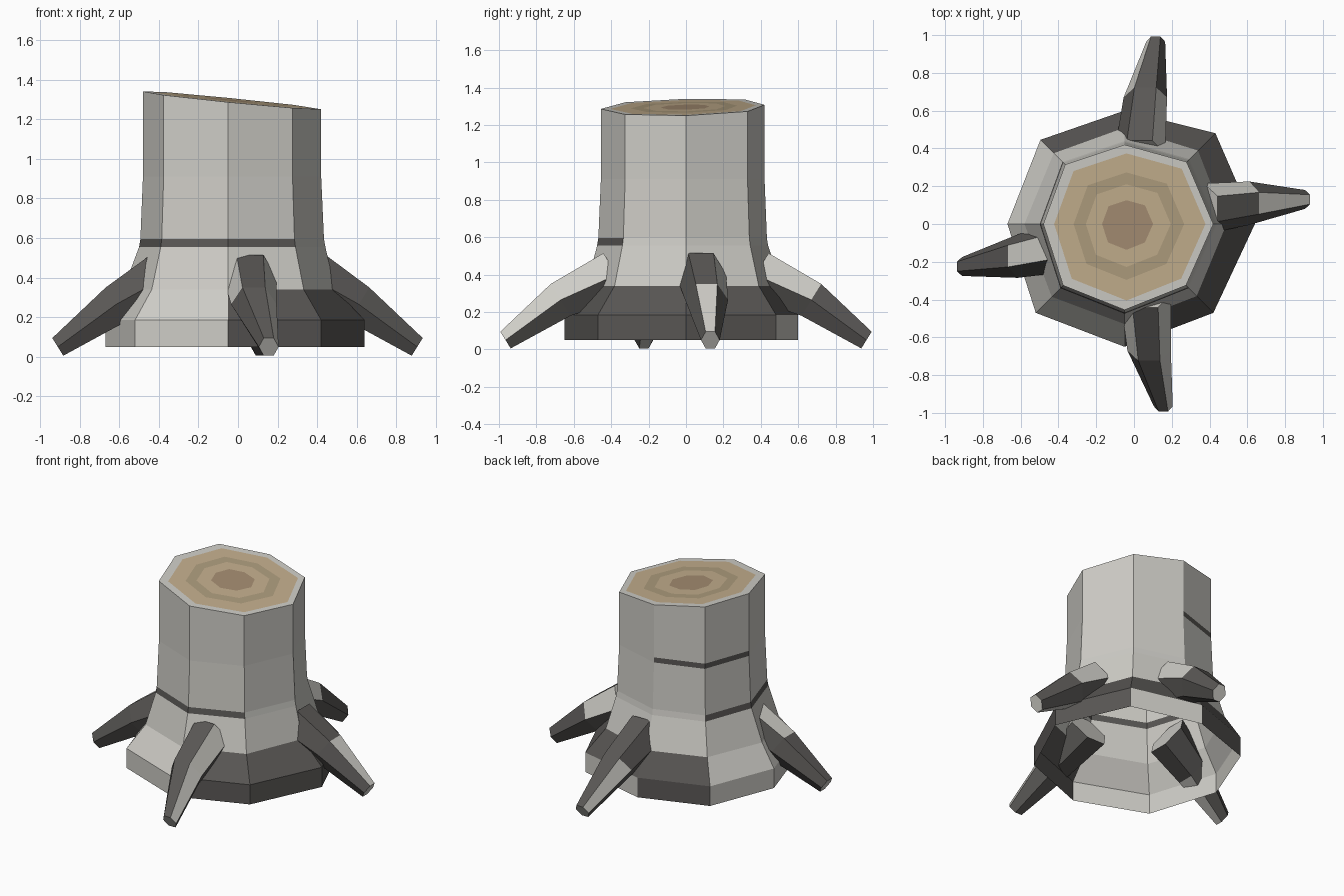
import bpy, bmesh
from math import cos, sin, radians, pi
from mathutils import Vector

if "Cube" in bpy.data.objects:
    bpy.data.objects.remove(bpy.data.objects["Cube"])


def material(name, rgb):
    m = bpy.data.materials.new(name)
    m.diffuse_color = (*rgb, 1)
    m.use_nodes = True
    m.node_tree.nodes["Principled BSDF"].inputs["Base Color"].default_value = m.diffuse_color
    return m


MATS = [material("pale_bark", (0.62, 0.61, 0.57)),
        material("dark_bark", (0.10, 0.095, 0.09)),
        material("cut_wood", (0.55, 0.43, 0.27)),
        material("growth_ring", (0.43, 0.34, 0.21)),
        material("heartwood", (0.38, 0.27, 0.17))]
PALE, DARK, WOOD, RING, HEART = range(5)


def finish(bm, name):
    me = bpy.data.meshes.new(name)
    bmesh.ops.recalc_face_normals(bm, faces=bm.faces)
    bm.to_mesh(me)
    bm.free()
    for m in MATS:
        me.materials.append(m)
    ob = bpy.data.objects.new(name, me)
    bpy.context.collection.objects.link(ob)
    return ob


def bridge(bm, a, b, colour):
    n = len(a)
    for i in range(n):
        f = bm.faces.new((a[i], a[(i + 1) % n], b[(i + 1) % n], b[i]))
        f.material_index = colour(i)


def cut_z(x, y):
    # slanted plane of the saw cut
    return 1.292 - 0.1 * x + 0.025 * y


def octagon(bm, radii, cx, z=None):
    ring = []
    for i in range(8):
        x = cx + radii[i] * cos(i * pi / 4)
        y = radii[i] * sin(i * pi / 4)
        ring.append(bm.verts.new((x, y, cut_z(x, y) if z is None else z)))
    return ring


# Trunk: slightly irregular octagonal shell, open below
foot = [0.69, 0.68, 0.60, 0.63, 0.62, 0.665, 0.65, 0.665]
neck = [0.54, 0.55, 0.51, 0.53, 0.53, 0.545, 0.53, 0.54]
shaft = [0.47, 0.465, 0.42, 0.445, 0.43, 0.46, 0.455, 0.46]
bm = bmesh.new()
levels = [(foot, 1, 0.05), (foot, 1, 0.185), (neck, 1, 0.34),
          (shaft, 1.045, 0.555), (shaft, 1.03, 0.595), (shaft, 1, 0.91),
          (shaft, 1, 0.945), (shaft, 1, None)]
rings = [octagon(bm, [r * s for r in radii], -0.05, z) for radii, s, z in levels]
dark_sides = [{0, 2, 6, 7}, {0, 1, 2, 6, 7}, set(), {3, 4, 5, 6}, set(), {2, 3}, set()]
for low, high, dark in zip(rings, rings[1:], dark_sides):
    bridge(bm, low, high, lambda i: DARK if i in dark else PALE)

# Sawn top: nested growth rings on the slanted plane
outer = rings[-1]
for scale, colour in ((0.89, PALE), (0.65, WOOD), (0.5, RING), (0.3, WOOD)):
    inner = octagon(bm, [r * scale for r in shaft], -0.04)
    bridge(bm, outer, inner, lambda i: colour)
    outer = inner
bm.faces.new(outer).material_index = HEART
finish(bm, "trunk")


def root(name, angle, reach, sides, pale):
    """Bent six-sided taper: sections are (distance out, height, width, thickness)."""
    bm = bmesh.new()
    out = Vector((cos(radians(angle)), sin(radians(angle)), 0))
    side = Vector((-out.y, out.x, 0))
    lift = Vector((out.x * 0.53, out.y * 0.53, 0.85))
    sections = [(0.37, 0.40, 0.27, 0.27), (reach - 0.33, 0.265, 0.23, 0.20),
                (reach - 0.035, 0.05, 0.10, 0.105)]
    loops = []
    for (d, z, w, t), s in zip(sections, sides):
        c = out * d + side * s + Vector((0, 0, z))
        loops.append([bm.verts.new(c + side * (w / 2 * cos(k * pi / 3))
                                   + lift * (t / 2 * sin(k * pi / 3) / 0.866))
                      for k in range(6)])
    for seg in (0, 1):
        bridge(bm, loops[seg], loops[seg + 1],
               lambda i: PALE if (seg, i) in pale else DARK)
    bm.faces.new(loops[0]).material_index = PALE
    bm.faces.new(loops[2]).material_index = PALE
    finish(bm, name)


# Roots: sideways offsets bend each one off the trunk axis (side 1 is the top facet)
root("front_root", 270, 1.0, (0.06, 0.08, 0.155), {(0, 0), (0, 2), (1, 0)})
root("right_root", 0, 0.94, (0.08, 0.11, 0.13), {(0, 0), (1, 1), (1, 4)})
root("back_root", 90, 1.0, (-0.03, -0.06, -0.115), {(0, 2), (1, 0)})
root("left_root", 180, 0.945, (0.12, 0.17, 0.225), {(0, 1), (1, 4)})
